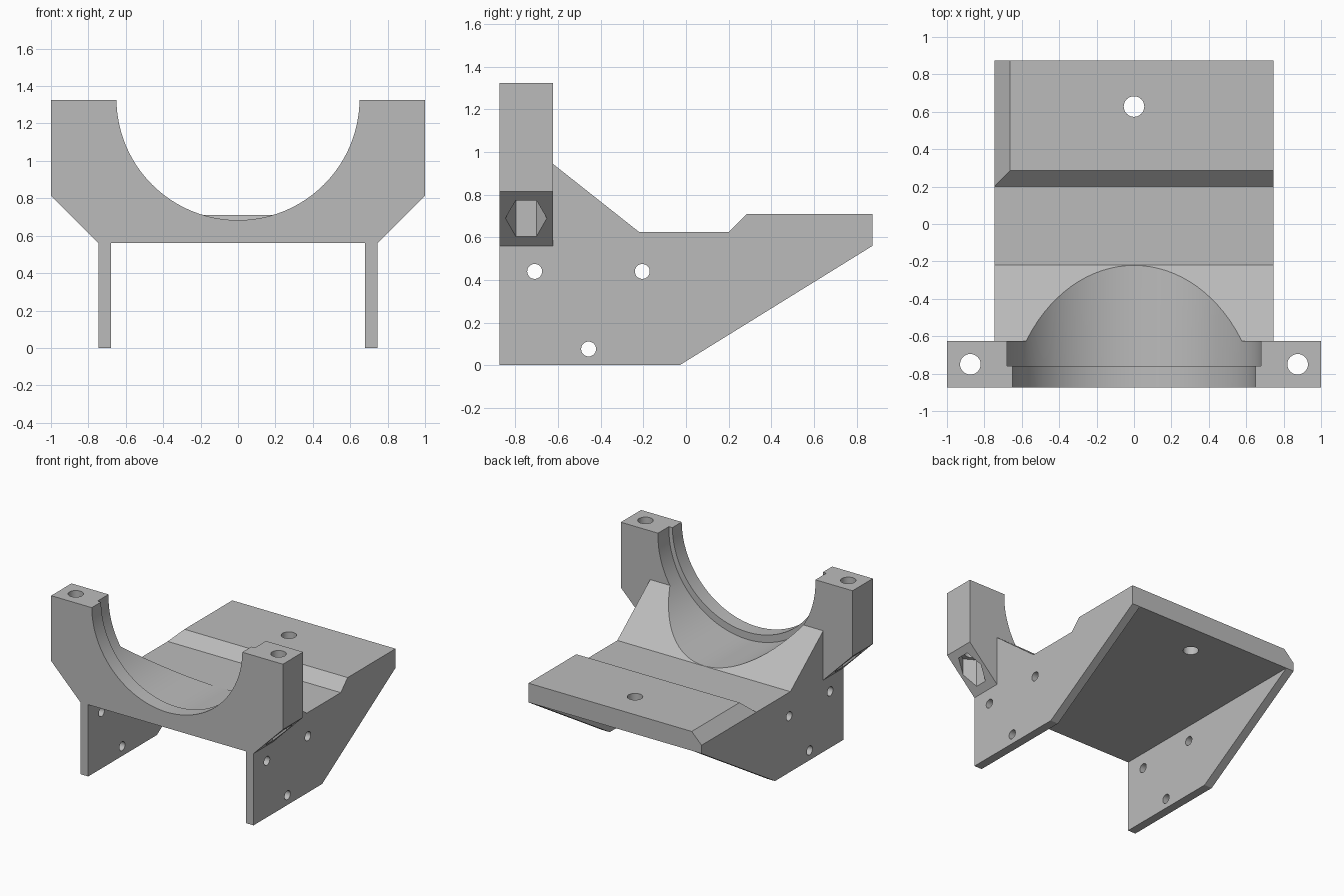
import bpy, bmesh, math

cube = bpy.data.objects.get("Cube")
if cube:
    bpy.data.objects.remove(cube, do_unlink=True)

grey = bpy.data.materials.new("plain grey")
grey.use_nodes = True
colour = (0.5, 0.5, 0.5, 1)
grey.diffuse_color = colour
for node in grey.node_tree.nodes:
    if node.type == 'BSDF_PRINCIPLED':
        node.inputs["Base Color"].default_value = colour


def prism(name, outline, axis, lo, hi):
    """Extrude a 2D outline along the x, y or z axis."""
    def place(p, d):
        co = list(p)
        co.insert("xyz".index(axis), d)
        return co
    bm = bmesh.new()
    base = bm.faces.new([bm.verts.new(place(p, lo)) for p in outline])
    ext = bmesh.ops.extrude_face_region(bm, geom=[base])
    move = place((0, 0), hi - lo)
    bmesh.ops.translate(bm, vec=move,
                        verts=[v for v in ext["geom"] if isinstance(v, bmesh.types.BMVert)])
    bmesh.ops.recalc_face_normals(bm, faces=bm.faces)
    mesh = bpy.data.meshes.new(name)
    bm.to_mesh(mesh)
    bm.free()
    mesh.materials.append(grey)
    obj = bpy.data.objects.new(name, mesh)
    bpy.context.collection.objects.link(obj)
    return obj


def ring(a, b, r, n=32, turn=0.0):
    return [(a + r * math.cos(turn + math.tau * i / n),
             b + r * math.sin(turn + math.tau * i / n)) for i in range(n)]


def combine(target, tool, operation='DIFFERENCE'):
    """Apply a boolean and discard the tool."""
    tool.hide_render = True
    mod = target.modifiers.new(tool.name, 'BOOLEAN')
    mod.operation, mod.solver, mod.object = operation, 'EXACT', tool
    bpy.context.view_layer.objects.active = target
    bpy.ops.object.modifier_apply(modifier=mod.name)
    bpy.data.objects.remove(tool, do_unlink=True)


HALF, FRONT, YOKE_BACK, TOP = 0.747, -0.875, -0.625, 1.325

# Base: side silhouette with wedge, channel floor and raised rear deck
bracket = prism("bearing_bracket",
                [(FRONT, 0), (-0.03, 0), (0.875, 0.56), (0.875, 0.71), (0.285, 0.71),
                 (0.2, 0.625), (-0.22, 0.625), (YOKE_BACK, 0.945), (FRONT, 0.945)],
                'x', -HALF, HALF)

# Yoke: flared front block
half_yoke = [(HALF, 0.56), (1, 0.815), (1, TOP)]
yoke = prism("yoke", [(0, 0.6)] + half_yoke + [(-x, z) for x, z in reversed(half_yoke)],
             'y', FRONT, YOKE_BACK)
combine(bracket, yoke, 'UNION')

# Hollow underside between the two side plates
combine(bracket, prism("underside_cut", [(-0.68, -0.1), (0.68, -0.1), (0.68, 0.56), (-0.68, 0.56)],
                       'y', -1, 1))

# Stepped cradle: narrow front lip and wider rear bore
combine(bracket, prism("lip_bore", ring(0, 1.333, 0.65, 96), 'y', -1, -0.74))
combine(bracket, prism("rear_bore", ring(0, 1.306, 0.68, 96), 'y', -0.76, 0))

# Chamfer along one side of the rear deck
combine(bracket, prism("deck_chamfer", [(-0.76, 0.612), (-0.652, 0.72), (-0.76, 0.72)],
                       'y', 0.15, 1))

# Bolt holes and hexagonal nut pockets in the yoke arms
for side in (-1, 1):
    x, y = side * 0.875, -0.75
    combine(bracket, prism("bolt_hole", ring(x, y, 0.055), 'z', 0.5, 1.5))
    combine(bracket, prism("nut_pocket", ring(x, y, 0.097, 6, math.pi / 2), 'z', 0.5, 0.82))

# Deck hole and side plate holes
combine(bracket, prism("deck_hole", ring(0, 0.628, 0.055), 'z', 0.3, 1))
for y, z in [(-0.71, 0.44), (-0.205, 0.44), (-0.457, 0.076)]:
    combine(bracket, prism("plate_hole", ring(y, z, 0.035), 'x', -0.9, 0.9))

# Smooth the bores, keep the machined edges crisp
bpy.ops.object.select_all(action='DESELECT')
bracket.select_set(True)
bpy.context.view_layer.objects.active = bracket
bpy.ops.object.shade_smooth_by_angle(angle=math.radians(25))
